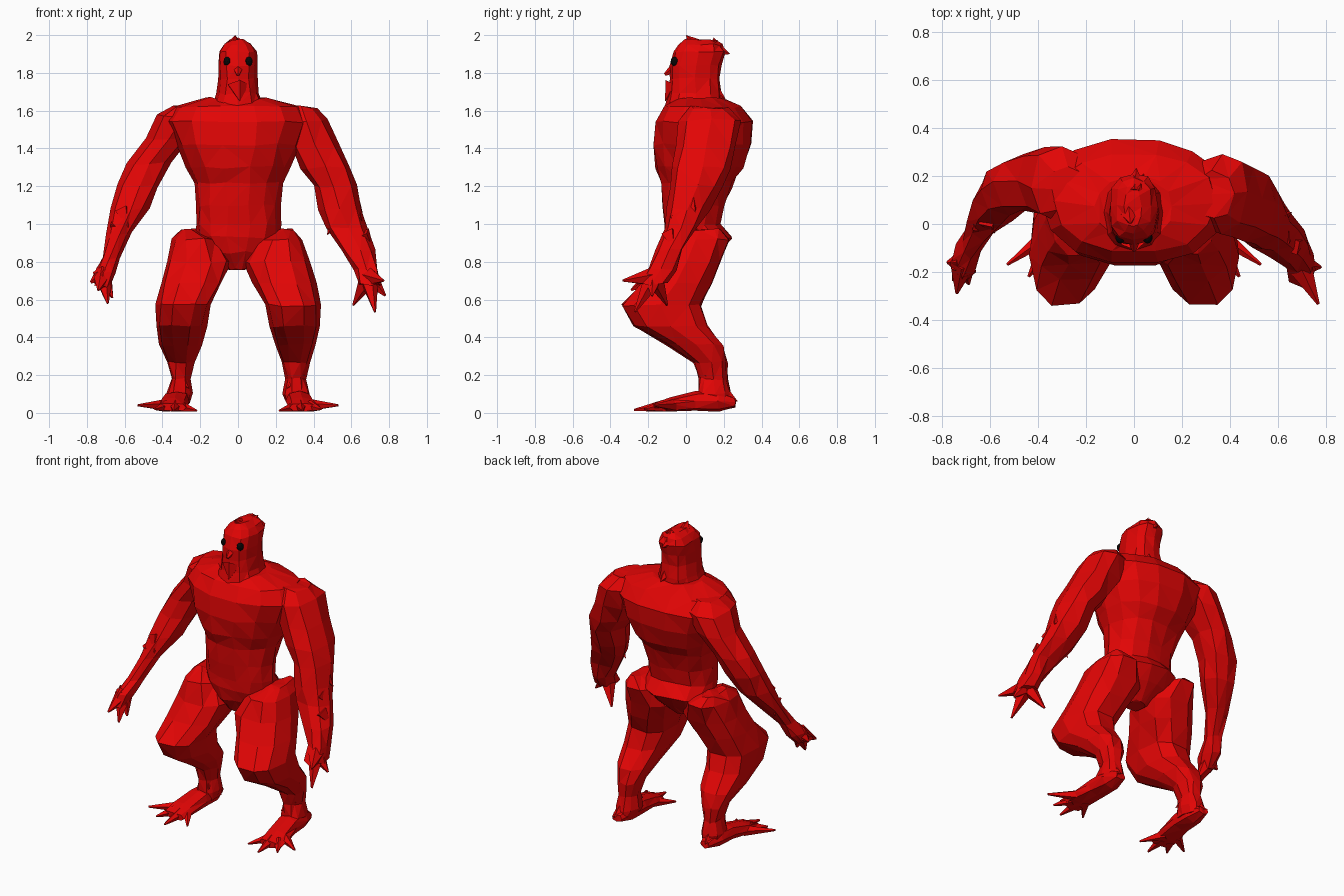
import bpy, bmesh, math, random
from mathutils import Vector

random.seed(4)


def material(name, rgb):
    m = bpy.data.materials.new(name)
    m.diffuse_color = (*rgb, 1)
    return m


RED = material("red hide", (0.76, 0.0015, 0.0015))
BLACK = material("black eye", (0.002, 0.002, 0.002))


def finish(name, bm, mat):
    bmesh.ops.recalc_face_normals(bm, faces=bm.faces)
    me = bpy.data.meshes.new(name)
    bm.to_mesh(me)
    bm.free()
    me.materials.append(mat)
    ob = bpy.data.objects.new(name, me)
    bpy.context.collection.objects.link(ob)
    return ob


def loft(name, rings, n=10, axis="z", side=1, jitter=0.007, power=0.8):
    """rings: (position on axis, centre a, centre b, radius a, radius b)"""
    bm = bmesh.new()
    loops = []
    for t, ca, cb, ra, rb in rings:
        loop = []
        for i in range(n):
            an = 2 * math.pi * i / n
            c, s = math.cos(an), math.sin(an)
            a = ca + ra * math.copysign(abs(c) ** power, c)
            b = cb + rb * math.copysign(abs(s) ** power, s)
            p = Vector((a, b, t) if axis == "z" else (a, t, b))
            p += Vector([random.uniform(-jitter, jitter) for _ in range(3)])
            p.x *= side
            p.z = max(p.z, 0.006)
            loop.append(bm.verts.new(p))
        loops.append(loop)
    for lo, hi in zip(loops, loops[1:]):
        for i in range(n):
            j = (i + 1) % n
            bm.faces.new((lo[i], lo[j], hi[j], hi[i]))
    bm.faces.new(loops[0])
    bm.faces.new(loops[-1])
    bmesh.ops.triangulate(bm, faces=bm.faces)
    return finish(name, bm, RED)


def spike(name, start, end, r, n=5, tip=0.0):
    a, b = Vector(start), Vector(end)
    bm = bmesh.new()
    bmesh.ops.create_cone(bm, cap_ends=True, segments=n, radius1=r,
                          radius2=tip, depth=(b - a).length)
    rot = (b - a).to_track_quat("Z", "Y")
    for v in bm.verts:
        v.co = rot @ v.co + (a + b) / 2
        v.co.z = max(v.co.z, 0.0)
    return finish(name, bm, RED)


# torso: narrow crotch, waist, deep chest and hunched back (z, front, back, half width)
body = [(0.76, -0.04, 0.08, 0.06), (0.85, -0.10, 0.18, 0.15), (0.93, -0.12, 0.25, 0.22),
        (1.00, -0.12, 0.18, 0.225), (1.10, -0.13, 0.20, 0.22), (1.22, -0.135, 0.25, 0.235),
        (1.30, -0.165, 0.31, 0.275), (1.42, -0.18, 0.35, 0.33), (1.54, -0.17, 0.36, 0.38),
        (1.62, -0.12, 0.30, 0.34), (1.665, -0.06, 0.20, 0.16)]
loft("torso", [(z, 0, (f + b) / 2, w, (b - f) / 2) for z, f, b, w in body], n=14, power=0.9)

# neck and head
loft("head", [(1.62, 0, 0.04, 0.14, 0.15), (1.69, 0, 0.05, 0.112, 0.14),
              (1.77, 0, 0.045, 0.10, 0.135), (1.84, 0, 0.05, 0.102, 0.14),
              (1.91, 0, 0.07, 0.102, 0.14), (1.95, 0, 0.075, 0.075, 0.115),
              (1.975, -0.005, 0.075, 0.035, 0.085)], n=12, jitter=0.005)
spike("crest", (-0.02, 0.05, 1.94), (-0.015, 0.0, 2.0), 0.05)
spike("crown_tuft", (0.0, 0.08, 1.93), (0.03, 0.17, 1.975), 0.05)
spike("back_tuft", (0.0, 0.13, 1.93), (0.01, 0.235, 1.90), 0.06)
spike("nose", (0, -0.05, 1.83), (0, -0.112, 1.79), 0.035, 5, 0.008)
spike("beard", (0, -0.06, 1.73), (0.01, -0.11, 1.65), 0.06)
spike("nape_tuft", (0.02, 0.12, 1.72), (0.04, 0.21, 1.66), 0.06)

# arms: (z, x, y, half width x, half width y)
left = [(1.63, -0.27, 0.14, 0.08, 0.10), (1.57, -0.30, 0.16, 0.12, 0.16),
        (1.45, -0.37, 0.18, 0.11, 0.15), (1.32, -0.47, 0.17, 0.11, 0.12),
        (1.20, -0.53, 0.14, 0.11, 0.11), (1.08, -0.57, 0.09, 0.095, 0.10),
        (0.95, -0.63, 0.01, 0.065, 0.075), (0.82, -0.675, -0.08, 0.045, 0.06),
        (0.74, -0.71, -0.14, 0.055, 0.08), (0.67, -0.72, -0.19, 0.04, 0.06)]
right = [(1.62, 0.33, 0.12, 0.08, 0.10), (1.55, 0.36, 0.13, 0.11, 0.17),
         (1.42, 0.41, 0.11, 0.13, 0.16), (1.30, 0.46, 0.08, 0.13, 0.15),
         (1.20, 0.515, 0.055, 0.115, 0.135), (1.08, 0.54, 0.01, 0.115, 0.11),
         (0.98, 0.575, -0.03, 0.105, 0.09), (0.86, 0.64, -0.085, 0.085, 0.07),
         (0.76, 0.68, -0.13, 0.06, 0.08), (0.68, 0.70, -0.18, 0.065, 0.08)]
loft("left_arm", left, n=8, jitter=0.01)
loft("right_arm", right, n=8, jitter=0.01)

# clawed fingers
hands = {"left": ((-0.715, -0.16, 0.73), [(-0.74, -0.29, 0.65), (-0.69, -0.25, 0.58),
                                         (-0.665, -0.20, 0.61), (-0.78, -0.16, 0.69)]),
         "right": ((0.69, -0.17, 0.72), [(0.77, -0.335, 0.70), (0.725, -0.27, 0.535),
                                        (0.61, -0.10, 0.57), (0.78, -0.18, 0.62)])}
for hand, (palm, tips) in hands.items():
    for i, tip in enumerate(tips):
        spike(f"{hand}_finger_{i + 1}", palm, tip, 0.055, 5, 0.006)

# ragged tufts along the forearms
for x, y, z, dx, dy in [(0.60, 0.02, 1.10, 0.06, 0.03), (0.62, -0.05, 0.99, 0.06, 0.05),
                        (0.53, -0.05, 0.98, -0.06, 0.0), (0.66, -0.09, 0.90, 0.06, 0.03),
                        (-0.61, 0.02, 1.02, 0.03, -0.06), (-0.64, 0.0, 0.95, -0.04, 0.05)]:
    spike("forearm_tuft", (x, y, z + 0.05), (x + dx, y + dy, z - 0.04), 0.045, 4)

# legs, feet, toes and eyes on both sides
leg = [(0.97, 0.26, 0.08, 0.04, 0.10), (0.92, 0.225, 0.05, 0.12, 0.185),
       (0.80, 0.205, 0.005, 0.175, 0.18), (0.69, 0.245, -0.05, 0.165, 0.19),
       (0.57, 0.288, -0.13, 0.147, 0.215), (0.46, 0.30, -0.08, 0.135, 0.20),
       (0.36, 0.305, 0.05, 0.11, 0.15), (0.27, 0.305, 0.13, 0.075, 0.09),
       (0.18, 0.305, 0.145, 0.05, 0.075), (0.10, 0.31, 0.15, 0.07, 0.085),
       (0.05, 0.31, 0.15, 0.06, 0.085)]
foot = [(0.26, 0.32, 0.055, 0.035, 0.025), (0.17, 0.32, 0.065, 0.065, 0.055),
        (0.05, 0.325, 0.062, 0.07, 0.05), (-0.08, 0.34, 0.045, 0.08, 0.036),
        (-0.17, 0.35, 0.03, 0.08, 0.022)]
toes = [((0.38, -0.06, 0.04), (0.53, -0.17, 0.04)), ((0.38, -0.12, 0.035), (0.44, -0.22, 0.02)),
        ((0.33, -0.12, 0.035), (0.34, -0.275, 0.015)), ((0.31, -0.08, 0.035), (0.22, -0.21, 0.012))]
for side, s in (("left", -1), ("right", 1)):
    loft(side + "_leg", leg, n=10, side=s)
    loft(side + "_foot", foot, n=8, axis="y", side=s, jitter=0.005)
    for i, (a, b) in enumerate(toes):
        spike(f"{side}_toe_{i + 1}", (s * a[0], a[1], a[2]), (s * b[0], b[1], b[2]), 0.034, 5, 0.006)
    spike(side + "_heel_spur", (s * 0.32, 0.2, 0.10), (s * 0.33, 0.275, 0.06), 0.04, 4)
    spike(side + "_ankle_tuft", (s * 0.32, 0.13, 0.20), (s * 0.26, 0.07, 0.13), 0.045, 4)
    # almond eye
    bm = bmesh.new()
    bmesh.ops.create_icosphere(bm, subdivisions=2, radius=0.024)
    for v in bm.verts:
        v.co = Vector((v.co.x * 0.85 + s * 0.057, v.co.y - 0.058, v.co.z * 1.1 + 1.86))
    finish(side + "_eye", bm, BLACK)
